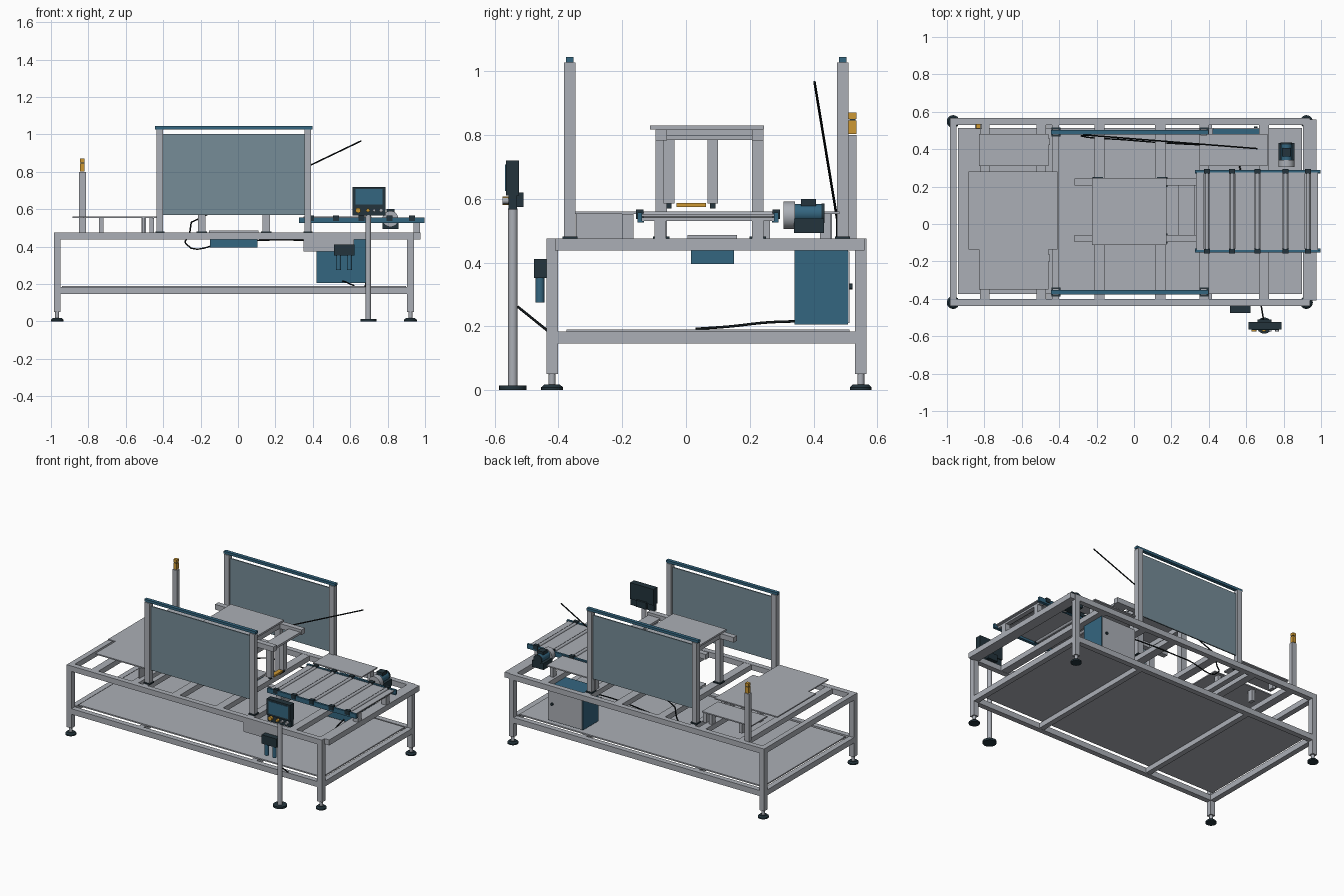
import bpy, math
from mathutils import Vector


def mat(name, r, g, b):
    m = bpy.data.materials.new(name)
    lin = [((c / 255 + 0.055) / 1.055) ** 2.4 for c in (r, g, b)]
    m.diffuse_color = (*lin, 1)
    return m


STEEL = mat("steel grey", 171, 175, 182)
BLUE = mat("machine blue", 52, 102, 128)
DARK = mat("dark slate", 35, 52, 60)
AMBER = mat("amber", 205, 152, 52)
PANEL = mat("tinted panel", 118, 140, 151)
BLACK = mat("black", 18, 24, 27)


def box(name, x0, x1, y0, y1, z0, z1, m=STEEL):
    """Box from its extents on each axis."""
    sx, sy, sz = (x1 - x0) / 2, (y1 - y0) / 2, (z1 - z0) / 2
    v = [(i * sx, j * sy, k * sz) for k in (-1, 1) for j in (-1, 1) for i in (-1, 1)]
    f = [(0, 2, 3, 1), (4, 5, 7, 6), (0, 1, 5, 4), (2, 6, 7, 3), (0, 4, 6, 2), (1, 3, 7, 5)]
    me = bpy.data.meshes.new(name)
    me.from_pydata(v, [], f)
    me.materials.append(m)
    o = bpy.data.objects.new(name, me)
    o.location = ((x0 + x1) / 2, (y0 + y1) / 2, (z0 + z1) / 2)
    bpy.context.collection.objects.link(o)
    return o


def rod(name, a, b, r, m=STEEL, n=20, r2=None):
    """Cylinder or cone between two points."""
    a, b = Vector(a), Vector(b)
    d = b - a
    bpy.ops.mesh.primitive_cone_add(vertices=n, radius1=r, radius2=r if r2 is None else r2,
                                    depth=d.length, location=(a + b) / 2,
                                    rotation=d.to_track_quat('Z', 'Y').to_euler())
    o = bpy.context.object
    o.name = name
    o.data.materials.append(m)
    bpy.ops.object.shade_smooth_by_angle()
    return o


def cable(name, pts, r=0.004):
    cu = bpy.data.curves.new(name, 'CURVE')
    cu.dimensions = '3D'
    cu.bevel_depth = r
    cu.bevel_resolution = 2
    cu.resolution_u = 6
    s = cu.splines.new('BEZIER')
    s.bezier_points.add(len(pts) - 1)
    for p, c in zip(s.bezier_points, pts):
        p.co = c
        p.handle_left_type = p.handle_right_type = 'AUTO'
    cu.materials.append(BLACK)
    o = bpy.data.objects.new(name, cu)
    bpy.context.collection.objects.link(o)


# Main frame: legs and levelling feet
for x in (-0.967, 0.922):
    for y in (-0.42, 0.548):
        box("frame_leg", x - 0.018, x + 0.018, y - 0.018, y + 0.018, 0.05, 0.44)
        rod("foot_screw", (x, y, 0.012), (x, y, 0.05), 0.011)
        rod("foot_pad", (x, y, 0), (x, y, 0.009), 0.034, DARK, 24)
        rod("foot_cap", (x, y, 0.009), (x, y, 0.018), 0.034, DARK, 24, 0.024)

# Upper and lower rails
for y in (-0.42, 0.548):
    box("upper_long_rail", -0.985, 0.94, y - 0.018, y + 0.018, 0.438, 0.475)
    box("lower_long_rail", -0.949, 0.904, y - 0.018, y + 0.018, 0.146, 0.184)
for x in (-0.967, 0.922):
    box("upper_end_rail", x - 0.018, x + 0.018, -0.402, 0.53, 0.438, 0.475)
    box("lower_end_rail", x - 0.018, x + 0.018, -0.402, 0.53, 0.146, 0.184)
box("conveyor_end_rail", 0.94, 0.975, -0.41, 0.56, 0.438, 0.475)
for x, w in ((-0.798, 0.052), (-0.495, 0.05), (-0.42, 0.036), (-0.185, 0.055),
             (0.14, 0.056), (0.375, 0.05), (0.695, 0.054)):
    box("upper_cross_rail", x - w / 2, x + w / 2, -0.402, 0.53, 0.439, 0.474)
for x in (-0.45, 0.4):
    box("lower_cross_rail", x - 0.018, x + 0.018, -0.402, 0.53, 0.147, 0.181)
box("lower_shelf", -0.94, 0.897, -0.375, 0.512, 0.181, 0.19)

# Left infeed table
box("table_centre_plate", -0.885, -0.41, -0.135, 0.28, 0.552, 0.56)
box("table_front_plate", -0.83, -0.457, -0.35, -0.135, 0.552, 0.56)
box("table_back_plate", -0.83, -0.457, 0.31, 0.482, 0.552, 0.56)
for x in (-0.732, -0.505, -0.462):
    for y in (-0.182, 0.245, 0.44):
        box("table_leg", x - 0.012, x + 0.012, y - 0.018, y + 0.018, 0.475, 0.552)
box("table_front_web", -0.51, -0.50, -0.345, -0.2, 0.475, 0.552)

# Signal tower
box("signal_post", -0.85, -0.814, 0.507, 0.534, 0.475, 0.8)
box("signal_lamp_lower", -0.845, -0.82, 0.51, 0.534, 0.803, 0.845, AMBER)
box("signal_lamp_seam", -0.843, -0.822, 0.512, 0.532, 0.845, 0.85, DARK)
box("signal_lamp_upper", -0.845, -0.82, 0.51, 0.534, 0.85, 0.87, AMBER)

# Front and back guards
for y in (-0.364, 0.491):
    for x in (-0.418, 0.373):
        box("guard_post", x - 0.018, x + 0.018, y - 0.018, y + 0.018, 0.475, 1.027)
        box("guard_base", x - 0.024, x + 0.024, y - 0.024, y + 0.024, 0.474, 0.482, DARK)
    box("guard_panel", -0.4, 0.355, y - 0.004, y + 0.004, 0.568, 1.003, PANEL)
    box("guard_top_rail", -0.443, 0.397, y - 0.012, y + 0.012, 1.027, 1.044, BLUE)

# Central gantry
for y in (-0.078, 0.225):
    for x in (-0.195, 0.15):
        box("gantry_post", x - 0.02, x + 0.02, y - 0.018, y + 0.018, 0.475, 0.783)
        box("gantry_base", x - 0.028, x + 0.028, y - 0.026, y + 0.026, 0.474, 0.482, DARK)
    box("gantry_beam", -0.318, 0.335, y - 0.018, y + 0.018, 0.783, 0.818)
for x in (-0.195, 0.15):
    box("gantry_cross_beam", x - 0.02, x + 0.02, -0.06, 0.207, 0.784, 0.817)
box("gantry_top_plate", -0.225, 0.175, -0.113, 0.245, 0.818, 0.83)

# Hanging gripper on the gantry
box("gripper_cross_beam", 0.237, 0.325, -0.06, 0.207, 0.785, 0.8)
for y in (-0.053, 0.084):
    box("gripper_arm", 0.262, 0.298, y - 0.017, y + 0.017, 0.585, 0.785)
    box("gripper_tip", 0.272, 0.288, y - 0.008, y + 0.008, 0.57, 0.585, DARK)
box("gripper_bar", 0.265, 0.295, -0.03, 0.062, 0.575, 0.587, AMBER)

# Central drive unit
box("drive_housing", -0.15, 0.105, 0.015, 0.15, 0.395, 0.452, BLUE)
box("drive_plate", -0.155, 0.11, 0.005, 0.16, 0.474, 0.487)

# Roller conveyor
rollers = (0.39, 0.525, 0.66, 0.81, 0.93)
for y, s in ((-0.145, -1), (0.283, 1)):
    box("conveyor_rail", 0.325, 0.997, y - 0.007, y + 0.007, 0.53, 0.557, BLUE)
    box("conveyor_rail_lip", 0.325, 0.997, y - 0.007 - 0.006 * (s > 0), y + 0.007 + 0.006 * (s < 0),
        0.526, 0.53, BLUE)
    for x in rollers:
        box("roller_bracket", x - 0.016, x + 0.016, y - 0.012, y + 0.012, 0.537, 0.566, DARK)
for x in rollers:
    rod("roller", (x, -0.138, 0.549), (x, 0.276, 0.549), 0.011, STEEL, 16)
edges = (0.335,) + rollers + (0.985,)
for i, (a, b) in enumerate(zip(edges, edges[1:])):
    box("conveyor_bed_strip", a + 0.015 * (i > 0), b - 0.015 * (i < len(edges) - 2),
        -0.138, 0.276, 0.545, 0.552)
for x in (0.375, 0.955):
    for y in (-0.08, 0.225):
        box("conveyor_leg", x - 0.018, x + 0.018, y - 0.018, y + 0.018, 0.475, 0.53)
    box("conveyor_tie", x - 0.015, x + 0.015, -0.14, 0.278, 0.53, 0.542)

# Side plate behind the conveyor
box("side_plate", 0.35, 0.715, 0.31, 0.482, 0.552, 0.56)
for x in (0.375, 0.695):
    box("side_plate_leg", x - 0.012, x + 0.012, 0.42, 0.455, 0.475, 0.552)

# Conveyor motor
rod("motor_gearbox", (0.815, 0.305, 0.548), (0.815, 0.342, 0.548), 0.043)
rod("motor_body", (0.815, 0.342, 0.555), (0.815, 0.425, 0.555), 0.029, BLUE, 24)
box("motor_base", 0.772, 0.858, 0.338, 0.433, 0.493, 0.538, DARK)
box("motor_terminal_box", 0.793, 0.837, 0.36, 0.407, 0.578, 0.6, DARK)
rod("motor_end_cap", (0.815, 0.425, 0.555), (0.815, 0.435, 0.555), 0.031, DARK, 24)

# Electrical cabinet
box("cabinet", 0.42, 0.685, 0.34, 0.508, 0.206, 0.438, BLUE)
box("cabinet_door", 0.424, 0.681, 0.508, 0.513, 0.21, 0.434)
rod("cabinet_lock", (0.65, 0.513, 0.325), (0.65, 0.522, 0.325), 0.009, DARK, 12)

# Control stand
rod("stand_base", (0.697, -0.543, 0), (0.697, -0.543, 0.014), 0.043, DARK, 24)
rod("stand_pole", (0.697, -0.543, 0.014), (0.697, -0.543, 0.57), 0.015)
box("control_box", 0.612, 0.788, -0.565, -0.523, 0.61, 0.72, DARK)
box("control_lower", 0.612, 0.788, -0.557, -0.53, 0.566, 0.61, DARK)
box("control_back", 0.66, 0.735, -0.532, -0.51, 0.575, 0.62, DARK)
box("control_screen", 0.627, 0.773, -0.568, -0.565, 0.624, 0.708, BLUE)
for x, m, r in ((0.642, AMBER, 0.014), (0.695, AMBER, 0.01), (0.728, STEEL, 0.008), (0.765, STEEL, 0.01)):
    rod("control_button", (x, -0.557, 0.594), (x, -0.575, 0.594), r, m, 12)

# Air supply unit on the front rail
box("air_unit_plate", 0.35, 0.62, -0.438, -0.432, 0.375, 0.438)
box("air_unit", 0.512, 0.622, -0.476, -0.438, 0.352, 0.412, DARK)
for x in (0.538, 0.596):
    rod("air_bowl", (x, -0.458, 0.275), (x, -0.458, 0.355), 0.014, BLUE, 16)

# Cables and the long thin rod
rod("thin_rod", (-0.25, 0.475, 0.53), (0.66, 0.403, 0.966), 0.004, BLACK, 8)
cable("rod_cable", [(-0.25, 0.475, 0.53), (-0.262, 0.474, 0.46), (-0.28, 0.47, 0.417),
                    (-0.05, 0.45, 0.425), (0.22, 0.43, 0.436), (0.44, 0.42, 0.43)])
cable("stand_cable", [(0.695, -0.528, 0.262), (0.68, -0.435, 0.187)])
cable("shelf_cable", [(0.62, 0.03, 0.192), (0.6, 0.14, 0.2), (0.575, 0.25, 0.212), (0.56, 0.345, 0.216)])
